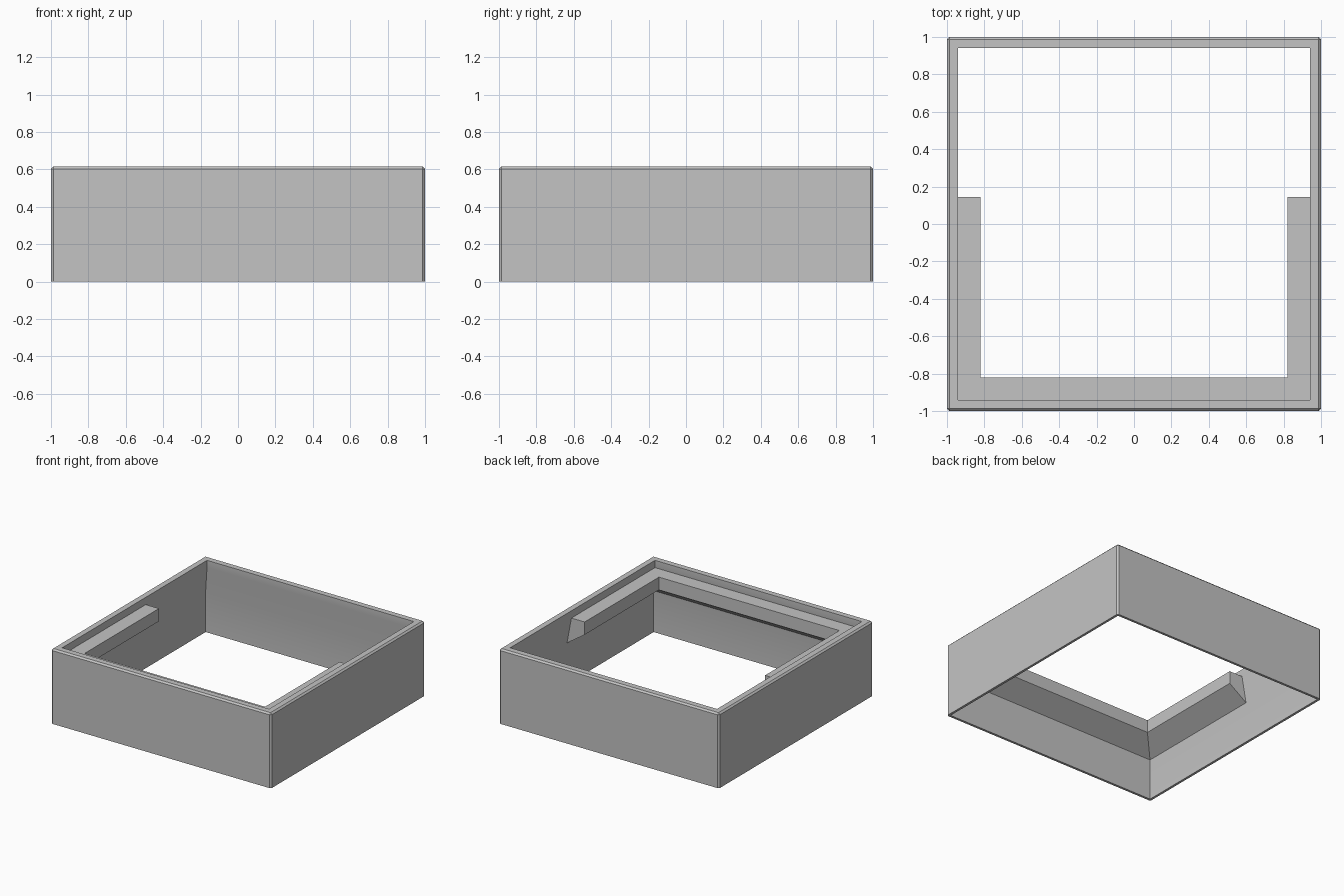
import bpy, bmesh, math

cube = bpy.data.objects.get("Cube")
if cube:
    bpy.data.objects.remove(cube, do_unlink=True)

grey = bpy.data.materials.new("plain_grey")
grey.use_nodes = True
grey.diffuse_color = (0.55, 0.55, 0.55, 1)
grey.node_tree.nodes["Principled BSDF"].inputs["Base Color"].default_value = grey.diffuse_color


def finish(bm, name, smooth=False):
    bmesh.ops.remove_doubles(bm, verts=bm.verts, dist=0.0005)
    bmesh.ops.recalc_face_normals(bm, faces=bm.faces)
    mesh = bpy.data.meshes.new(name)
    bm.to_mesh(mesh)
    bm.free()
    mesh.materials.append(grey)
    obj = bpy.data.objects.new(name, mesh)
    bpy.context.collection.objects.link(obj)
    if smooth:
        bpy.ops.object.select_all(action="DESELECT")
        obj.select_set(True)
        bpy.context.view_layer.objects.active = obj
        bpy.ops.object.shade_smooth_by_angle(angle=math.radians(25))
    return obj


def square_ring(bm, half, z, cut):
    """Square loop whose corners are cut off by the given length."""
    a, b = half, half - cut
    points = []
    for sx, sy in ((1, 1), (-1, 1), (-1, -1), (1, -1)):
        pair = [(sx * a, sy * b), (sx * b, sy * a)]
        points += pair if sx * sy > 0 else pair[::-1]
    return [bm.verts.new((x, y, z)) for x, y in points]


def bridge(bm, first, second, closed):
    count = len(first)
    for i in range(count if closed else count - 1):
        j = (i + 1) % count
        bm.faces.new((first[i], first[j], second[j], second[i]))


# Frame wall: chamfered outside, thinner below the ledge inside
HEIGHT, CHAMFER = 0.615, 0.013
LEDGE_TOP, LEDGE_FOOT = 0.555, 0.34
TOP_INNER, LOW_INNER = 0.94, 0.98
wall_profile = [
    (1, 0, CHAMFER), (1, HEIGHT - CHAMFER, CHAMFER), (1 - CHAMFER, HEIGHT, 0),
    (TOP_INNER, HEIGHT, 0), (TOP_INNER, LEDGE_TOP, 0),
    (LOW_INNER, LEDGE_FOOT, 0), (LOW_INNER, 0, 0),
]
bm = bmesh.new()
rings = [square_ring(bm, *row) for row in wall_profile]
for k, ring in enumerate(rings):
    bridge(bm, ring, rings[(k + 1) % len(rings)], True)
finish(bm, "frame_wall", smooth=True)

# U-shaped support ledge along the front and part of both sides
LEDGE_END = 0.145
ledge_profile = [(TOP_INNER, LEDGE_TOP), (0.82, LEDGE_TOP), (0.82, 0.45), (LOW_INNER, LEDGE_FOOT)]
bm = bmesh.new()
rails = []
for half, z in ledge_profile:
    path = [(-half, LEDGE_END), (-half, -half), (half, -half), (half, LEDGE_END)]
    rails.append([bm.verts.new((x, y, z)) for x, y in path])
for upper, lower in zip(rails, rails[1:]):
    bridge(bm, upper, lower, False)
for end in (0, -1):
    bm.faces.new([rail[end] for rail in rails])
# Close the back of the ledge against the wall
bridge(bm, rails[-1], rails[0], False)
finish(bm, "support_ledge")
